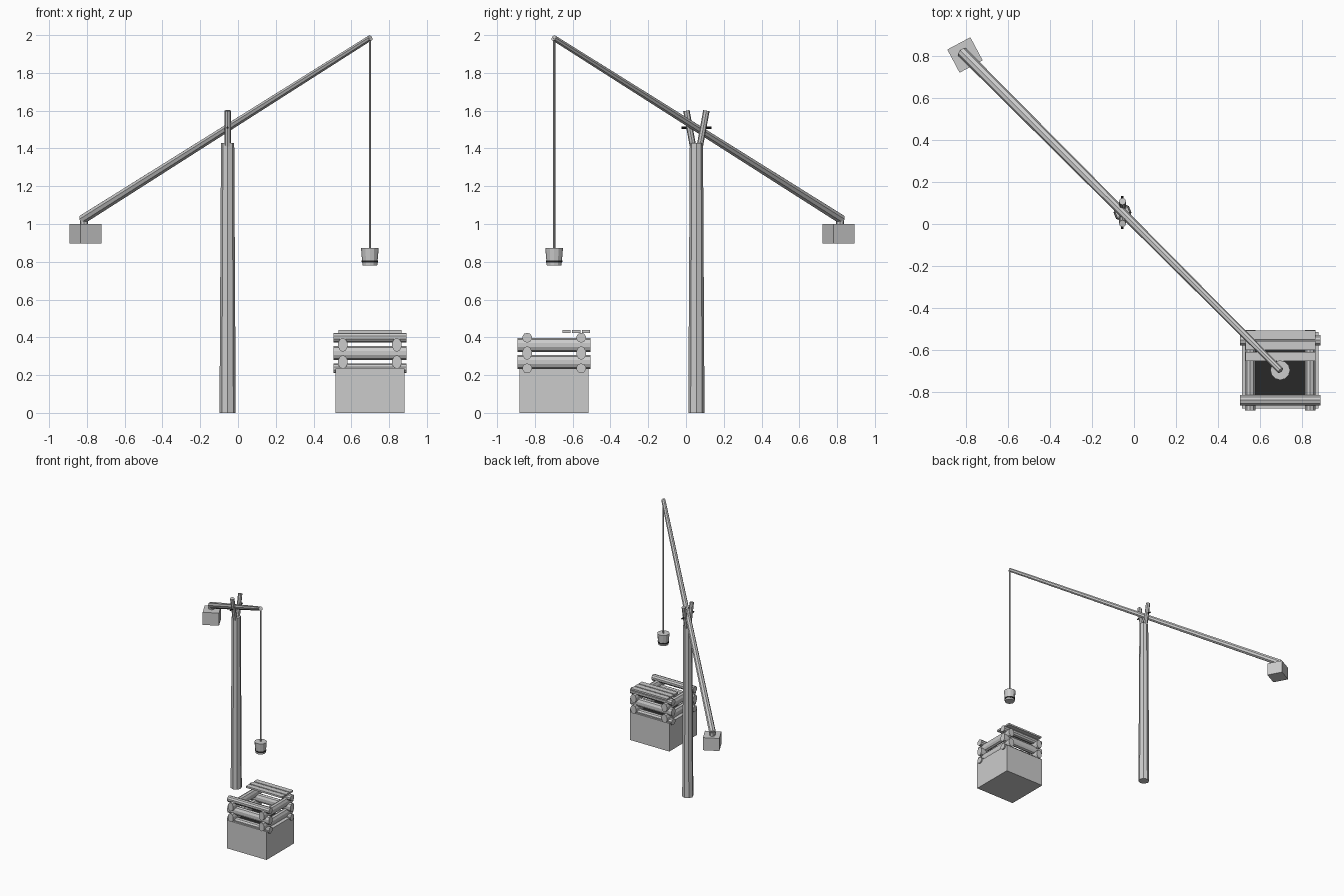
import bpy, math
from mathutils import Vector

if "Cube" in bpy.data.objects:
    bpy.data.objects.remove(bpy.data.objects["Cube"])


def material(name, v):
    m = bpy.data.materials.new(name)
    m.diffuse_color = (v, v, v, 1)
    m.use_nodes = True
    m.node_tree.nodes["Principled BSDF"].inputs["Base Color"].default_value = m.diffuse_color
    return m


WOOD = material("light grey", 0.6)
DARK = material("near black", 0.022)


def finish(name, mat):
    ob = bpy.context.object
    ob.name = name
    ob.data.materials.append(mat)
    return ob


def rod(name, a, b, r1, r2, mat, sides=8, stretch=1.0):
    """Tapered rod from a to b; stretch scales its section along local y."""
    a, b = Vector(a), Vector(b)
    d = b - a
    bpy.ops.mesh.primitive_cone_add(vertices=sides, radius1=r1, radius2=r2,
                                    depth=d.length, location=(a + b) / 2)
    ob = finish(name, mat)
    ob.rotation_euler = d.to_track_quat('Z', 'Y').to_euler()
    ob.scale.y = stretch
    return ob


def box(name, loc, size, mat, turn=0):
    bpy.ops.mesh.primitive_cube_add(size=1, location=loc)
    ob = finish(name, mat)
    ob.scale = size
    ob.rotation_euler.z = turn
    return ob


# forked post
PX, PY = -0.055, 0.055
rod("post", (PX, PY, 0), (PX, PY, 1.43), 0.043, 0.035, WOOD)
rod("fork_front", (PX, 0.039, 1.40), (PX, 0.002, 1.6), 0.017, 0.017, WOOD)
rod("fork_back", (PX, 0.071, 1.40), (PX, 0.108, 1.6), 0.017, 0.017, WOOD)
rod("axle", (PX, -0.023, 1.51), (PX, 0.134, 1.51), 0.006, 0.006, DARK)

# sweep beam with counterweight
rod("beam", (-0.822, 0.822, 1.025), (0.7, -0.7, 1.985), 0.026, 0.016, WOOD)
rod("weight_tie", (-0.815, 0.815, 0.98), (-0.815, 0.815, 1.03), 0.022, 0.022, WOOD)
box("counterweight", (-0.807, 0.807, 0.948), (0.125, 0.125, 0.105), WOOD, math.radians(28))

# rope and bucket
WX, WY = 0.698, -0.698
rod("rope", (WX, WY, 0.86), (WX, WY, 1.985), 0.006, 0.006, WOOD, 6)
rod("bucket", (WX, WY, 0.781), (WX, WY, 0.873), 0.039, 0.047, WOOD, 12)
rod("bucket_hoop", (WX, WY, 0.795), (WX, WY, 0.807), 0.0425, 0.0435, DARK, 12)

# well base with dark water
box("well_base", (WX, WY, 0.1175), (0.365, 0.365, 0.235), WOOD)
box("water", (WX, WY, 0.237), (0.25, 0.25, 0.006), DARK)

# crossed log courses: (height, runs along x, vertical stretch)
L = 0.193
for z, along_x, s in ((0.236, True, 1), (0.269, False, 1.4), (0.317, True, 1.4),
                      (0.36, False, 1.4), (0.398, True, 1)):
    for side in (-1, 1):
        o = side * 0.143
        if along_x:
            a, b = (WX - L, WY + o, z), (WX + L, WY + o, z)
        else:
            a, b = (WX + o, WY - L, z), (WX + o, WY + L, z)
        rod("log", a, b, 0.026, 0.026, WOOD, 10, s)

# cover planks over the back half
for y in (-0.633, -0.581, -0.529):
    box("cover_plank", (0.699, y, 0.431), (0.335, 0.043, 0.014), WOOD)
